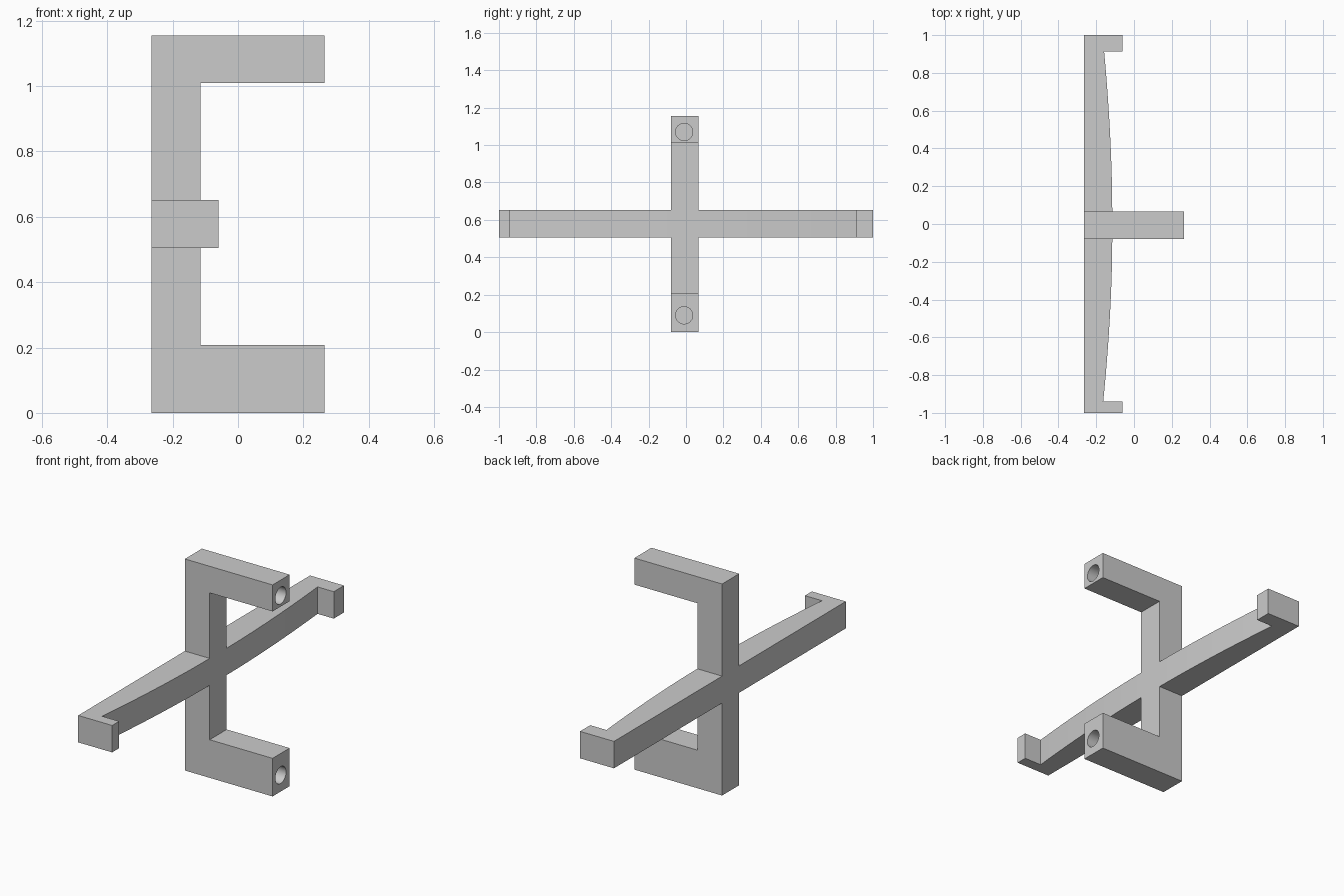
import bpy
import bmesh
from mathutils import Matrix, Vector

cube = bpy.data.objects.get("Cube")
if cube:
    bpy.data.objects.remove(cube, do_unlink=True)

grey = bpy.data.materials.new("plain grey")
grey.use_nodes = True
colour = (0.6, 0.6, 0.6, 1.0)
grey.diffuse_color = colour
grey.node_tree.nodes["Principled BSDF"].inputs["Base Color"].default_value = colour

BACK, FACE, LIP, TIP = -0.265, -0.115, -0.06, 0.265   # depths along x
Y0, Y1 = -0.08, 0.067                                 # post width
Z0, Z1 = 0.505, 0.652                                 # crossbar height
TOP = 1.155


def finish(name, bm):
    bmesh.ops.recalc_face_normals(bm, faces=bm.faces)
    mesh = bpy.data.meshes.new(name)
    bm.to_mesh(mesh)
    bm.free()
    mesh.materials.append(grey)
    obj = bpy.data.objects.new(name, mesh)
    bpy.context.collection.objects.link(obj)
    return obj


def extrude_profile(name, points, depth):
    """Extrude a closed outline along the depth vector."""
    bm = bmesh.new()
    face = bm.faces.new([bm.verts.new(p) for p in points])
    result = bmesh.ops.extrude_face_region(bm, geom=[face], use_keep_orig=True)
    verts = [v for v in result["geom"] if isinstance(v, bmesh.types.BMVert)]
    bmesh.ops.translate(bm, verts=verts, vec=Vector(depth))
    return finish(name, bm)


def combine(target, other, operation):
    mod = target.modifiers.new(operation.lower(), "BOOLEAN")
    mod.object = other
    mod.operation = operation
    mod.solver = "EXACT"
    bpy.context.view_layer.objects.active = target
    bpy.ops.object.modifier_apply(modifier=mod.name)
    bpy.data.objects.remove(other, do_unlink=True)


# Upright C-shaped bracket with two forward arms
outline = [(BACK, 0), (TIP, 0), (TIP, 0.208), (FACE, 0.208),
           (FACE, 1.01), (TIP, 1.01), (TIP, TOP), (BACK, TOP)]
bracket = extrude_profile("cross_bracket", [(x, Y0, z) for x, z in outline],
                          (0, Y1 - Y0, 0))


# Crossbar with a gently bowed front and a hooked lip at each end
def bowed_edge(start, end, end_x, steps=12):
    for i in range(steps + 1):
        t = i / steps
        yield FACE + (end_x - FACE) * t ** 1.8, start + (end - start) * t


right_curve = list(bowed_edge(Y0, -0.94, -0.163))
left_curve = list(bowed_edge(Y1, 0.912, -0.158))
outline = [(BACK, -1), (LIP, -1), (LIP, -0.94)] + right_curve[::-1]
outline += left_curve + [(LIP, 0.912), (LIP, 1), (BACK, 1)]
crossbar = extrude_profile("crossbar", [(x, y, Z0) for x, y in outline],
                           (0, 0, Z1 - Z0))
combine(bracket, crossbar, "UNION")

# Blind round holes in the arm tips
DEPTH = 0.25
for z in (0.09, 1.07):
    bm = bmesh.new()
    place = Matrix.Translation((TIP, -0.01, z)) @ Matrix.Rotation(1.5707963, 4, "Y")
    bmesh.ops.create_cone(bm, cap_ends=True, segments=40, radius1=0.046,
                          radius2=0.046, depth=DEPTH * 2, matrix=place)
    hole = finish("hole_cutter", bm)
    hole.hide_render = True
    combine(bracket, hole, "DIFFERENCE")

# Smooth bores and bowed faces, crisp corners
bpy.ops.object.select_all(action="DESELECT")
bracket.select_set(True)
bpy.context.view_layer.objects.active = bracket
bpy.ops.object.shade_smooth_by_angle(angle=0.52)
